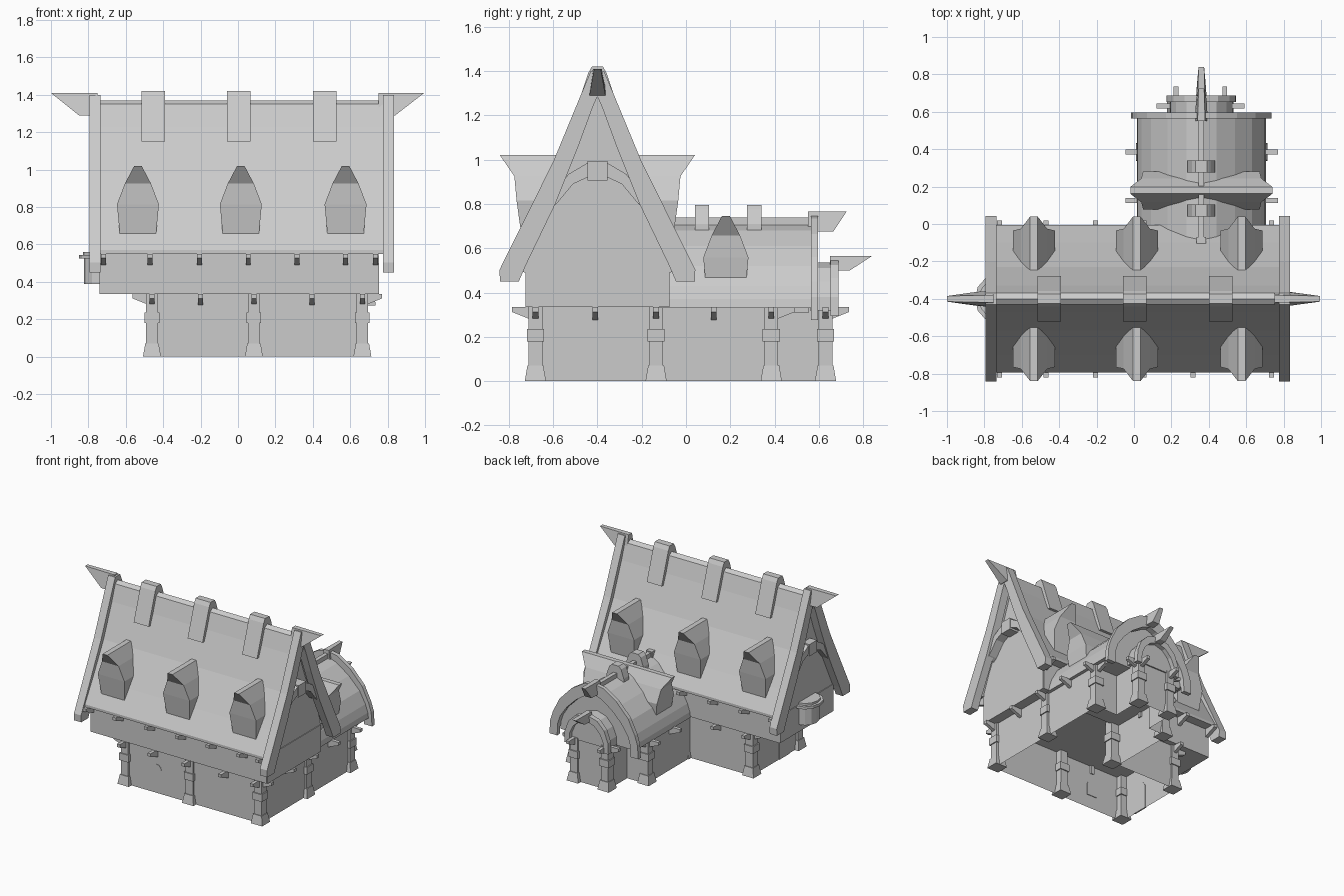
import bpy, bmesh
from math import pi, cos, sin

if "Cube" in bpy.data.objects:
    bpy.data.objects.remove(bpy.data.objects["Cube"])

YC, XC = -0.4, 0.36          # main ridge line, wing ridge line


def make(name, verts, faces):
    me = bpy.data.meshes.new(name)
    me.from_pydata(verts, [], faces)
    bm = bmesh.new()
    bm.from_mesh(me)
    bmesh.ops.recalc_face_normals(bm, faces=bm.faces)
    bm.to_mesh(me)
    bm.free()
    ob = bpy.data.objects.new(name, me)
    bpy.context.collection.objects.link(ob)
    return ob


def prism(name, prof, axis, a, b, caps=True):
    """Extrude a 2D profile along an axis from a to b."""
    put = {'x': lambda p, t: (t, p[0], p[1]),
           'y': lambda p, t: (p[0], t, p[1]),
           'z': lambda p, t: (p[0], p[1], t)}[axis]
    n = len(prof)
    verts = [put(p, a) for p in prof] + [put(p, b) for p in prof]
    faces = [(i, (i + 1) % n, n + (i + 1) % n, n + i) for i in range(n)]
    if caps:
        faces += [tuple(range(n)), tuple(range(n, 2 * n))]
    return make(name, verts, faces)


def box(name, x0, x1, y0, y1, z0, z1):
    return prism(name, [(x0, y0), (x1, y0), (x1, y1), (x0, y1)], 'z', z0, z1)


def sym(half, c):
    """Mirror a half profile (outside to centre) about c."""
    left = [(c - d, z) for d, z in half]
    right = [(c + d, z) for d, z in reversed(half) if d > 1e-6]
    return left + right


def band(outer, inner, c):
    return sym(outer, c) + sym(inner, c)[::-1]


def loft(name, rings):
    """Skin equal-sized rings, capped at both ends."""
    n = len(rings[0])
    verts = [v for r in rings for v in r]
    faces = [(k * n + i, k * n + (i + 1) % n, (k + 1) * n + (i + 1) % n, (k + 1) * n + i)
             for k in range(len(rings) - 1) for i in range(n)]
    faces += [tuple(range(n)), tuple(range(len(verts) - n, len(verts)))]
    return make(name, verts, faces)


def place(origin, d):
    """Map (out, side, z) to world, with out along horizontal direction d."""
    ox, oy = origin
    return lambda o, s, z: (ox + d[0] * o - d[1] * s, oy + d[1] * o + d[0] * s, z)


def pillar(x, y):
    levels = [(0, .048), (.07, .036), (.07, .031), (.18, .031), (.18, .039),
              (.235, .039), (.235, .031), (.335, .031)]
    loft("pillar", [[(x - h, y - h, z), (x + h, y - h, z), (x + h, y + h, z), (x - h, y + h, z)]
                    for z, h in levels])


def bracket(x, y, d, z=.335, out=.105):
    p = place((x, y), d)
    prof = [(0, z), (out, z), (out, z - .023), (0, z - .065)]
    loft("joist_end", [[p(o, s, h) for o, h in prof] for s in (-.013, .013)])


def horn(origin, d, tip, foot, zt, zb, w0=.045):
    p = place(origin, d)
    loft("ridge_horn", [
        [p(0, -w0, zb), p(0, w0, zb), p(0, .02, zt), p(0, -.02, zt)],
        [p(foot, -w0 * .8, zb), p(foot, w0 * .8, zb), p(tip, .015, zt), p(tip, -.015, zt)]])


def dormer(origin, d, ztop, depth, k=1.0):
    """Hooded dormer; origin is below the hood tip."""
    p = place(origin, d)
    levels = [(0, .02, 0), (-.095, .07, -.065), (-.205, .112, -.075), (-.385, .095, -.1)]
    front = [p(o * k, -w * k, ztop + z * k) for z, w, o in levels] + \
            [p(o * k, w * k, ztop + z * k) for z, w, o in reversed(levels)]
    back = [p(-depth, -w * k, ztop + z * k) for z, w, o in levels] + \
           [p(-depth, w * k, ztop + z * k) for z, w, o in reversed(levels)]
    n = 8
    faces = [(i, (i + 1) % n, n + (i + 1) % n, n + i) for i in range(n)]
    faces += [(0, 1, 6, 7), (1, 2, 5, 6), (2, 3, 4, 5)]
    make("dormer", front + back, faces)


F, B, L, R = (0, -1), (0, 1), (-1, 0), (1, 0)

# Ground floor walls, open below
prism("ground_floor_walls", [(-.475, -.695), (.68, -.695), (.68, .41), (.50, .41), (.50, .645),
                             (.21, .645), (.21, .41), (.045, .41), (.045, -.115), (-.475, -.115)],
      'z', 0, .335, caps=False)

# Overhanging upper storey with gables
prism("upper_storey", sym([(.325, .335), (.325, .60), (.28, .73), (.15, .98), (.05, 1.23), (0, 1.32)], YC),
      'x', -.735, .75)
for x0, x1 in ((-.74, -.7), (.71, .755)):
    box("sill_beam", x0, x1, YC - .32, YC + .32, .335, .54)

# Main roof shell, barge boards and ridge straps
roof = [(.395, .55), (.395, .57), (.3, .735), (.17, .98), (.07, 1.23), (.03, 1.35), (0, 1.37)]
inner = [(.32, .55), (.32, .57), (.27, .70), (.14, .97), (.05, 1.21), (.01, 1.30), (0, 1.31)]
prism("main_roof", band(roof, inner, YC), 'x', -.74, .79)
barge = band([(.44, .45), (.442, .503), (.2, .99), (.08, 1.28), (.03, 1.40), (0, 1.40)],
             [(.355, .45), (.32, .53), (.19, .80), (.09, 1.05), (.02, 1.24), (0, 1.285)], YC)
prism("barge_board", barge, 'x', -.795, -.735)
prism("barge_board", barge, 'x', .775, .835)
for x in (-.452, .003, .463):
    prism("ridge_strap", sym([(.095, 1.15), (.122, 1.15), (.042, 1.39), (.025, 1.42)], YC),
          'x', x - .063, x + .063)
horn((-.75, YC), L, .25, .10, 1.41, 1.29)
horn((.75, YC), R, .245, .09, 1.41, 1.29)

# Collar truss in each gable
collar = sym([(.215, .78), (.205, .84), (.13, .935), (.045, .985)], YC) + \
    sym([(.185, .80), (.11, .89), (.045, .92)], YC)[::-1]
for x0, x1 in ((-.785, -.73), (.745, .815)):
    prism("gable_collar", collar, 'x', x0, x1)
    box("gable_block", x0 - .008, x1 + .008, YC - .045, YC + .045, .905, .995)

# Dormers on both roof slopes
for x in (-.535, .015, .575):
    dormer((x, YC - .44), F, 1.02, .30)
    dormer((x, YC + .44), B, 1.02, .30)

# Rear wing: upper body, arched roof, arched barge
prism("wing_upper", sym([(.31, .31), (.31, .36), (.29, .42), (.24, .5), (.15, .59), (0, .68)], XC),
      'y', -.12, .555)
arch = [(.345, .33), (.34, .37), (.32, .43), (.27, .52), (.18, .61), (.08, .68), (0, .71)]
arch_in = [(.31, .33), (.305, .37), (.285, .43), (.235, .51), (.15, .59), (.06, .65), (0, .67)]
prism("wing_roof", band(arch, arch_in, XC), 'y', -.13, .57)
prism("wing_barge", band([(.375, .275), (.368, .38), (.345, .45), (.29, .56), (.19, .665), (.08, .735), (0, .75)],
                         [(.31, .275), (.305, .37), (.285, .43), (.23, .51), (.15, .59), (.06, .65), (0, .67)], XC),
      'y', .565, .597)
box("wing_ridge", XC - .015, XC + .015, -.09, .57, .69, .738)
box("wing_ridge_end", XC - .025, XC + .025, -.12, -.07, .68, .745)
for y in (.072, .308):
    prism("wing_strap", sym([(.073, .67), (.073, .71), (.05, .775), (.03, .795)], XC),
          'y', y - .032, y + .032)
horn((XC, .55), B, .175, .115, .765, .675, .035)
dormer((XC - .38, .18), L, .745, .38, .91)
dormer((XC + .38, .18), R, .745, .38, .91)

# Rear porch with its own small arched roof
prism("porch_upper", sym([(.145, .32), (.145, .37), (.12, .43), (.07, .49), (0, .515)], XC), 'y', .5, .655)
prism("porch_roof", band([(.168, .32), (.165, .38), (.135, .45), (.08, .51), (0, .535)],
                         [(.145, .32), (.142, .37), (.115, .43), (.065, .485), (0, .505)], XC), 'y', .56, .665)
prism("porch_barge", band([(.186, .295), (.182, .38), (.15, .465), (.09, .525), (0, .55)],
                          [(.145, .295), (.142, .37), (.115, .43), (.065, .48), (0, .50)], XC), 'y', .652, .688)
horn((XC, .65), B, .19, .09, .565, .50, .03)

# Pillars and joist ends of the ground floor
for x in (-.46, .085, .665):
    for y, d in ((-.68, F), (-.135, B)):
        pillar(x, y)
        if y < -.5 or x < 0:
            bracket(x, y, d)
for y in (-.68, -.135):
    bracket(-.46, y, L)
    bracket(.665, y, R)
for x, d in ((.06, L), (.665, R)):
    pillar(x, .385)
    bracket(x, .385, d)
    bracket(x, .385, B)
    bracket(x, .125, d)
for x, d in ((.225, L), (.485, R)):
    pillar(x, .63)
    bracket(x, .63, d)
    bracket(x, .63, B)
for x, y, d in ((-.2, -.68, F), (.395, -.68, F), (-.2, -.135, B), (-.46, -.41, L), (.665, -.41, R)):
    bracket(x, y, d)

# Joist ends under the main eaves
for x in (-.72, -.47, -.205, .055, .315, .575, .735):
    bracket(x, YC - .315, F, .55)
    bracket(x, YC + .315, B, .55)

# Oriel bay on the left gable
def half_round(r):
    return [(-.74 - r * sin(i * pi / 6), YC + r * 1.15 * cos(i * pi / 6)) for i in range(7)]


prism("oriel_bay", half_round(.083), 'z', .39, .53)
prism("oriel_cap", half_round(.11), 'z', .525, .545)
prism("oriel_top", half_round(.09), 'z', .545, .56)

# Door and small window, nearly flush with the walls
def arched(c, w, z0, z1):
    return [(c - w, z0), (c + w, z0)] + \
        [(c + w * cos(i * pi / 6), z1 - w + w * sin(i * pi / 6)) for i in range(7)]


prism("side_door", arched(-.5, .06, 0, .22), 'x', -.48, -.47)
prism("front_window", arched(-.2, .042, .1, .22), 'y', -.698, -.69)
